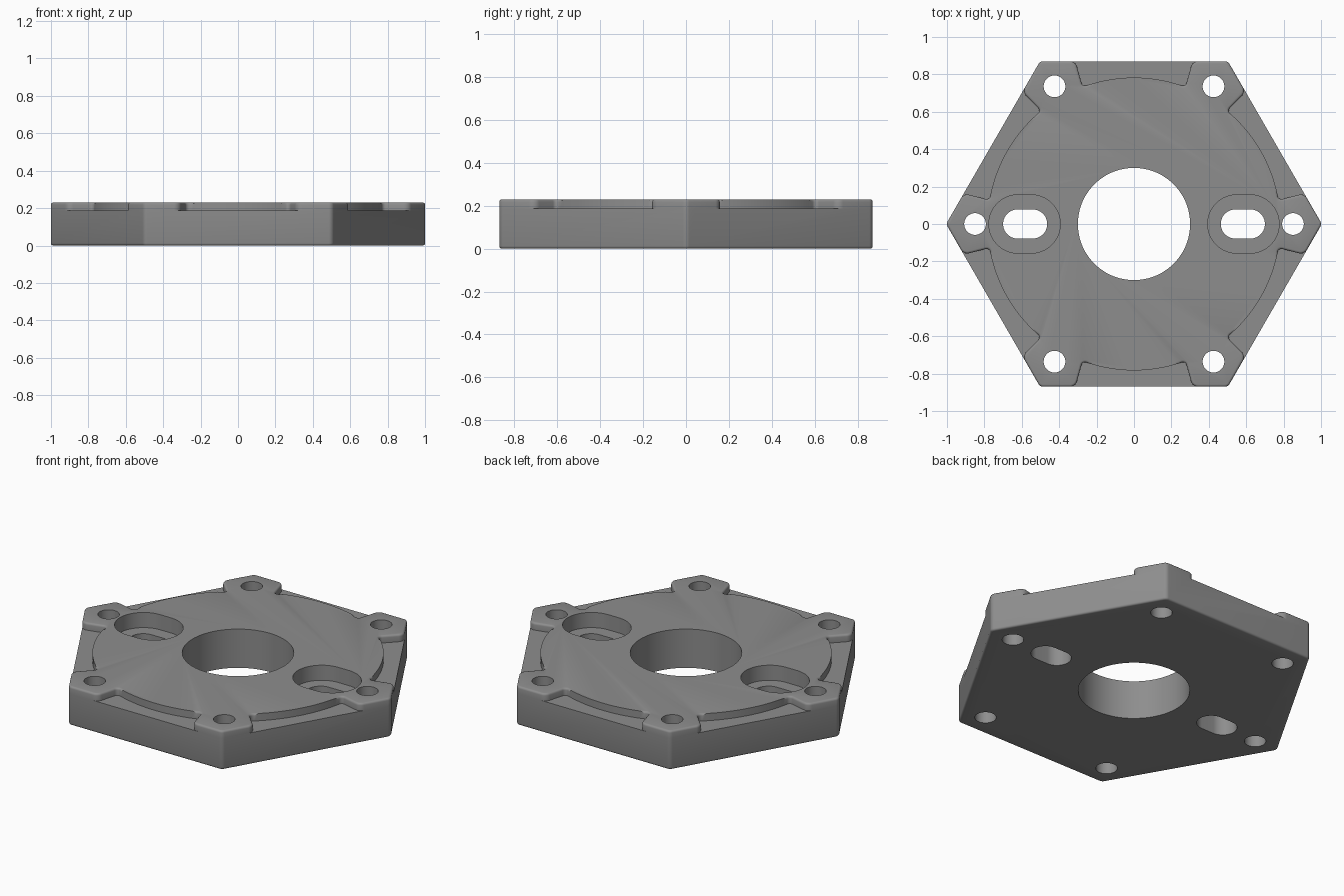
import bpy, bmesh, math
from mathutils import Vector, Matrix

HEIGHT, LEDGE = 0.23, 0.187      # top face and pocket floor heights
APOTHEM, CORNER = 0.87, 0.03     # hexagon size and corner rounding
EDGE = 0.012                     # rounding of the top and bottom rims

cube = bpy.data.objects.get("Cube")
if cube:
    bpy.data.objects.remove(cube)

grey = bpy.data.materials.new("machined grey")
grey.use_nodes = True
colour = (0.27, 0.27, 0.27, 1)
grey.diffuse_color = colour
grey.node_tree.nodes["Principled BSDF"].inputs["Base Color"].default_value = colour


def fillet(corners, steps=8):
    """Round each (point, radius) corner of a closed outline."""
    out = []
    for i, (p, r) in enumerate(corners):
        if r == 0:
            out.append(p)
            continue
        a = (corners[i - 1][0] - p).normalized()
        b = (corners[(i + 1) % len(corners)][0] - p).normalized()
        half = a.angle(b) / 2
        centre = p + (a + b).normalized() * (r / math.sin(half))
        start = p + a * (r / math.tan(half)) - centre
        end = p + b * (r / math.tan(half)) - centre
        turn = -start.angle_signed(end)
        for k in range(steps + 1):
            out.append(centre + Matrix.Rotation(turn * k / steps, 2) @ start)
    return out


def prism(name, outline, z0, z1, rounded=None):
    """Extrude an outline; optionally round the rim at height `rounded`."""
    bm = bmesh.new()
    face = bm.faces.new([bm.verts.new((p.x, p.y, z0)) for p in outline])
    ext = bmesh.ops.extrude_face_region(bm, geom=[face])
    for v in ext["geom"]:
        if isinstance(v, bmesh.types.BMVert):
            v.co.z = z1
    if rounded is not None:
        rim = [e for e in bm.edges
               if all(abs(v.co.z - rounded) < 1e-5 for v in e.verts)]
        bmesh.ops.bevel(bm, geom=rim, offset=EDGE, segments=3,
                        profile=0.5, affect='EDGES', clamp_overlap=False)
    bmesh.ops.recalc_face_normals(bm, faces=bm.faces)
    mesh = bpy.data.meshes.new(name)
    bm.to_mesh(mesh)
    bm.free()
    mesh.materials.append(grey)
    ob = bpy.data.objects.new(name, mesh)
    bpy.context.collection.objects.link(ob)
    return ob


def slot(x, y, radius, half=0.0, steps=32):
    """Circle, or a slot stretched along x by `half` to each side."""
    pts = []
    for side in (1, -1):
        for k in range(steps + 1 if half else steps):
            a = math.pi * k / steps - side * math.pi / 2
            pts.append(Vector((x + side * half + radius * math.cos(a),
                               y + radius * math.sin(a))))
    return pts


def combine(target, tool, operation):
    mod = target.modifiers.new(operation.lower(), 'BOOLEAN')
    mod.operation, mod.solver, mod.object = operation, 'EXACT', tool
    bpy.context.view_layer.objects.active = target
    bpy.ops.object.modifier_apply(modifier=mod.name)
    bpy.data.objects.remove(tool)


# One side of the hexagon, facing +y and running from +x to -x
corner = (Vector((APOTHEM * math.tan(math.pi / 6), APOTHEM)), CORNER)
shoulder = [(Vector((0.313, APOTHEM)), 0.04), (Vector((0.275, 0.733)), 0.02)]
arc = []
for k in range(-12, 13):
    a = math.radians(18.5) * k / 12
    arc.append((Vector((-0.783 * math.sin(a), 0.783 * math.cos(a))), 0))
mirrored = [(Vector((-p.x, p.y)), r) for p, r in reversed(shoulder)]
side = [corner] + shoulder + arc + mirrored


def around(points):
    return fillet([(Matrix.Rotation(i * math.pi / 3, 2) @ p, r)
                   for i in range(6) for p, r in points])


# Hexagonal base with the six-lobed raised top joined onto it
plate = prism("mounting_plate", around([corner]), 0, LEDGE, rounded=0)
raised = prism("raised_top", around(side), LEDGE, HEIGHT, rounded=HEIGHT)
combine(plate, raised, 'UNION')

# Central bore and one bolt hole per lobe
cuts = [("centre_bore", slot(0, 0, 0.3, steps=48), -0.1)]
for i in range(6):
    a = i * math.pi / 3
    cuts.append(("bolt_hole", slot(0.85 * math.cos(a), 0.85 * math.sin(a), 0.058), -0.1))

# Adjustment slots, each with a wider recess from above
for s in (1, -1):
    cuts.append(("slot_recess", slot(s * 0.585, 0, 0.156, 0.035), HEIGHT - 0.09))
    cuts.append(("through_slot", slot(s * 0.582, 0, 0.078, 0.04), -0.1))

for name, outline, bottom in cuts:
    combine(plate, prism(name, outline, bottom, HEIGHT + 0.1), 'DIFFERENCE')

bpy.ops.object.select_all(action='DESELECT')
plate.select_set(True)
bpy.context.view_layer.objects.active = plate
bpy.ops.object.shade_smooth_by_angle(angle=math.radians(35))
